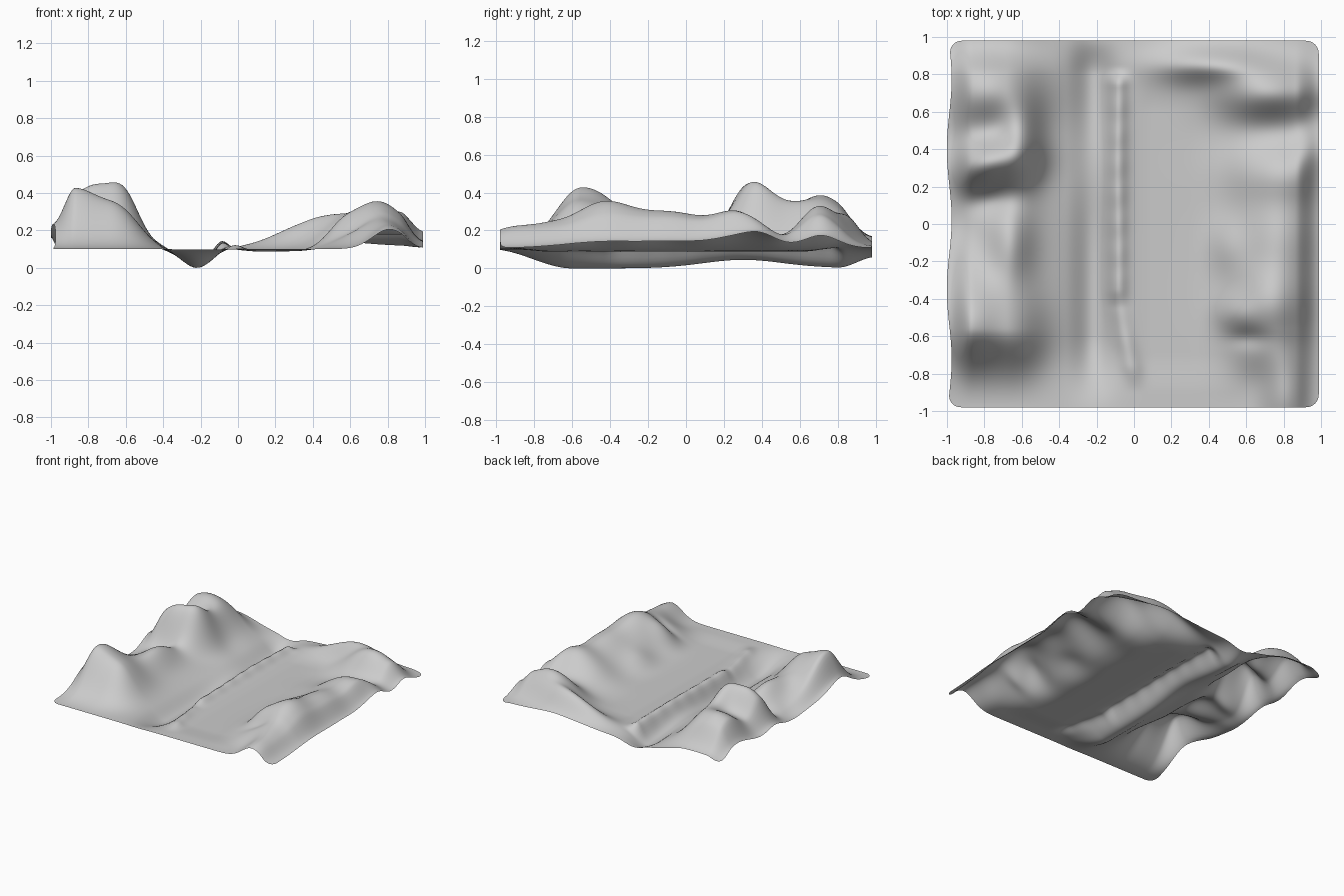
import bpy, bmesh, math
from math import exp, cos, pi

old = bpy.data.objects.get("Cube")
if old:
    bpy.data.objects.remove(old, do_unlink=True)

HALF_X, HALF_Y, CORNER, STEPS = .988, .98, .07, 140


def ramp(value, start, end):
    """Smooth step from zero at start to one at end."""
    t = max(0, min(1, (value - start) / (end - start)))
    return t * t * (3 - 2 * t)


def hill(centre_x, centre_y, width, length, height, turn=0):
    """Return a rounded hill (or hollow, if height is negative) as a function."""
    c, s = cos(turn), math.sin(turn)

    def rise(x, y):
        dx, dy = x - centre_x, y - centre_y
        across, along = (dx * c + dy * s) / width, (dy * c - dx * s) / length
        return height * exp(-(across * across + along * along) / 2)
    return rise


# Hills along the left side
left_hills = [
    hill(centre_x=-.88, centre_y=-.54, width=.15, length=.18, height=.24),
    hill(centre_x=-.61, centre_y=-.6, width=.1, length=.17, height=.1),
    hill(centre_x=-.77, centre_y=.33, width=.15, length=.09, height=.25, turn=.2),
    hill(centre_x=-.6, centre_y=.44, width=.07, length=.15, height=.13),
    hill(centre_x=-.78, centre_y=.71, width=.18, length=.14, height=.2),
    hill(centre_x=-.66, centre_y=-.1, width=.08, length=.15, height=.1),
    hill(centre_x=-.78, centre_y=.13, width=.1, length=.06, height=-.04),
    hill(centre_x=-.95, centre_y=.0, width=.08, length=.1, height=-.05),
]

# Hills along the right side, with the gully between them
right_hills = [
    hill(centre_x=.74, centre_y=-.44, width=.15, length=.16, height=.21),
    hill(centre_x=.78, centre_y=-.06, width=.15, length=.18, height=.16),
    hill(centre_x=.82, centre_y=.28, width=.19, length=.12, height=.15),
    hill(centre_x=.72, centre_y=.7, width=.19, length=.1, height=.2),
    hill(centre_x=.42, centre_y=.87, width=.2, length=.075, height=.16),
    hill(centre_x=.5, centre_y=-.12, width=.07, length=.1, height=.04),
    hill(centre_x=.54, centre_y=-.48, width=.07, length=.07, height=.05),
    hill(centre_x=.62, centre_y=-.61, width=.07, length=.04, height=-.03),
    hill(centre_x=.72, centre_y=-.75, width=.14, length=.1, height=.07),
]

# Spurs that run out over the front and right edges
edge_spurs = [
    hill(centre_x=.81, centre_y=-.9, width=.09, length=.16, height=.12),
    hill(centre_x=.98, centre_y=.4, width=.06, length=.08, height=.09),
    hill(centre_x=.98, centre_y=.72, width=.06, length=.07, height=.05),
]


def river(x, y):
    """Channel that shallows out at both ends."""
    depth = .1 - .045 * exp(-((y - .3) / .3) ** 2)
    depth *= ramp(y, -1.02, -.6) * (1 - .6 * ramp(y, .8, 1))
    return -depth * exp(-((x + .22) / .08) ** 2 / 2)


def levee(x, y):
    """Narrow bank beside the river, bending inward at the front."""
    middle = -.09 + .1 * ramp(y, -.35, -.95)
    ends = ramp(y, -.9, -.75) * ramp(y, .84, .74)
    lumps = 1 + .04 * cos(y * 40)
    height = .025 + .03 * ramp(y, -.45, -.35)
    return height * ends * lumps * exp(-((x - middle) / .036) ** 2 / 2)


def plain(x, y):
    """Shallow dip of the flat ground behind the front edge."""
    across = ramp(x, -.05, .1) * ramp(x, .65, .45)
    return -.012 * across * ramp(y, -.9, -.7) * ramp(y, .8, .6)


def ground_height(x, y):
    side = .5 + .5 * ramp(HALF_X - abs(x), 0, .12)
    front = ramp(y, -HALF_Y, -.56)
    back = .6 + .4 * ramp(HALF_Y - y, 0, .18)
    fade = side * front * back
    bench = .085 * ramp(x, -.36, -.68)
    shelf = .025 * ramp(x, .3, .6)
    hills = sum(f(x, y) for f in left_hills + right_hills)
    spurs = sum(f(x, y) for f in edge_spurs)
    lift = fade * (bench + shelf + hills) + spurs * side
    return .107 + lift + river(x, y) + levee(x, y) + plain(x, y)


def outline(x, y):
    """Round the corners and ripple the left edge of the sheet."""
    flat = 1 - CORNER
    qx, qy = abs(x) - flat, abs(y) - flat
    if qx > 0 and qy > 0:
        scale = max(qx, qy) / math.hypot(qx, qy)
        x = math.copysign(flat + qx * scale, x)
        y = math.copysign(flat + qy * scale, y)
    x, y = x * HALF_X, y * HALF_Y
    x -= .013 * cos(2 * pi * (y - .4) / .75) * ramp(x, -.8, -1)
    return x, y


# Terrain sheet
bm = bmesh.new()
bmesh.ops.create_grid(bm, x_segments=STEPS, y_segments=STEPS, size=1)
for v in bm.verts:
    v.co.x, v.co.y = outline(v.co.x, v.co.y)
    v.co.z = ground_height(v.co.x, v.co.y)
lowest = min(v.co.z for v in bm.verts)
for v in bm.verts:
    v.co.z -= lowest
for f in bm.faces:
    f.smooth = True
mesh = bpy.data.meshes.new("terrain")
bm.to_mesh(mesh)
bm.free()
terrain = bpy.data.objects.new("terrain", mesh)
bpy.context.collection.objects.link(terrain)

# Plain grey ground
grey = bpy.data.materials.new("light_grey")
grey.use_nodes = True
colour = (.6, .6, .6, 1)
grey.diffuse_color = colour
grey.node_tree.nodes["Principled BSDF"].inputs["Base Color"].default_value = colour
mesh.materials.append(grey)
